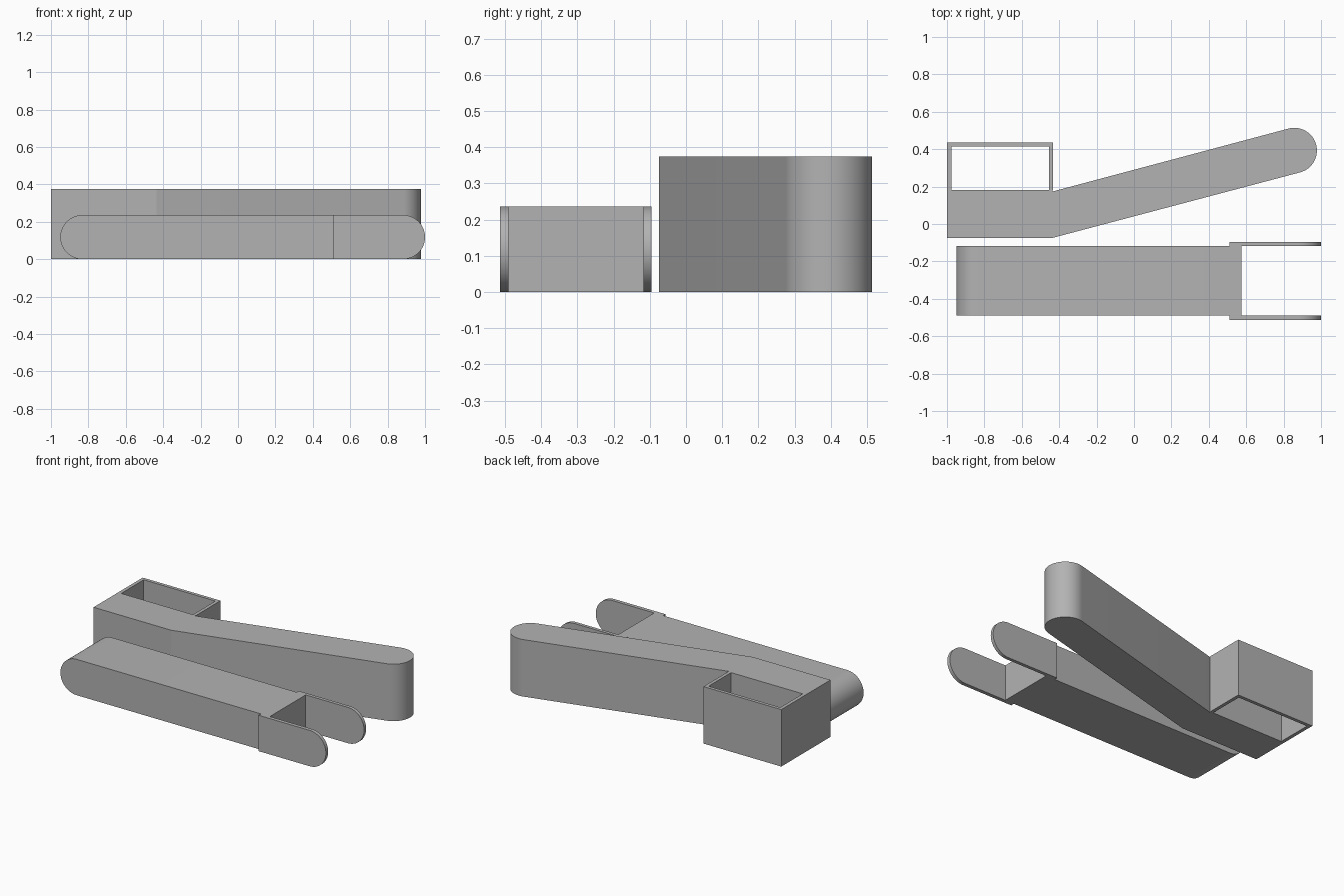
import bpy, bmesh
from math import sin, cos, pi, radians
from mathutils import Vector

cube = bpy.data.objects.get("Cube")
if cube:
    bpy.data.objects.remove(cube)

grey = bpy.data.materials.new("plain_grey")
grey.use_nodes = True
COLOUR = (0.45, 0.45, 0.45, 1)
grey.diffuse_color = COLOUR
grey.node_tree.nodes["Principled BSDF"].inputs["Base Color"].default_value = COLOUR


def arc(cx, cy, r, start, sweep=180, steps=32):
    """Points along a circular arc, angles in degrees."""
    angles = [radians(start + sweep * i / steps) for i in range(steps + 1)]
    return [(cx + r * cos(a), cy + r * sin(a)) for a in angles]


def extrude(name, outline, lo, hi, upright=False):
    """Extrude an outline along z, or along y when it lies in the x-z plane."""
    bm = bmesh.new()
    place = (lambda p: (p[0], lo, p[1])) if upright else (lambda p: (p[0], p[1], lo))
    face = bm.faces.new([bm.verts.new(place(p)) for p in outline])
    new = bmesh.ops.extrude_face_region(bm, geom=[face])["geom"]
    move = Vector((0, hi - lo, 0)) if upright else Vector((0, 0, hi - lo))
    bmesh.ops.translate(bm, vec=move, verts=[v for v in new if isinstance(v, bmesh.types.BMVert)])
    bmesh.ops.recalc_face_normals(bm, faces=bm.faces)
    mesh = bpy.data.meshes.new(name)
    bm.to_mesh(mesh)
    bm.free()
    mesh.materials.append(grey)
    obj = bpy.data.objects.new(name, mesh)
    bpy.context.collection.objects.link(obj)
    bpy.ops.object.select_all(action="DESELECT")
    obj.select_set(True)
    bpy.context.view_layer.objects.active = obj
    bpy.ops.object.shade_smooth_by_angle(angle=radians(14))
    return obj


def rect(x0, x1, y0, y1):
    return [(x0, y0), (x1, y0), (x1, y1), (x0, y1)]


# Straight arm with one rounded end
R = 0.118
extrude("straight_arm", [(0.575, 0), (0.575, 2 * R)] + arc(-0.95 + R, R, R, 90),
        -0.49, -0.117, upright=True)

# Fork prongs on either side of the straight arm
prong = [(0.51, 2 * R), (0.51, 0)] + arc(1 - R, R, R, -90)
extrude("right_prong", prong, -0.514, -0.49, upright=True)
extrude("left_prong", prong, -0.117, -0.095, upright=True)

# Bent arm: straight stub, then a slanted run with a rounded end
H = 0.375
BEND = -0.435
extrude("bent_arm", [(-1, 0.181), (-1, -0.074), (BEND, -0.074)]
        + arc(0.857, 0.393, 0.121, 15 - 90) + [(BEND, 0.174), (BEND, 0.181)], 0, H)

# Open box behind the stub
extrude("box_back", rect(-1, -0.433, 0.415, 0.437), 0, H)
extrude("box_right_wall", rect(-1, -0.977, 0.181, 0.415), 0, H)
extrude("box_left_wall", rect(-0.455, -0.433, 0.181, 0.415), 0, H)
